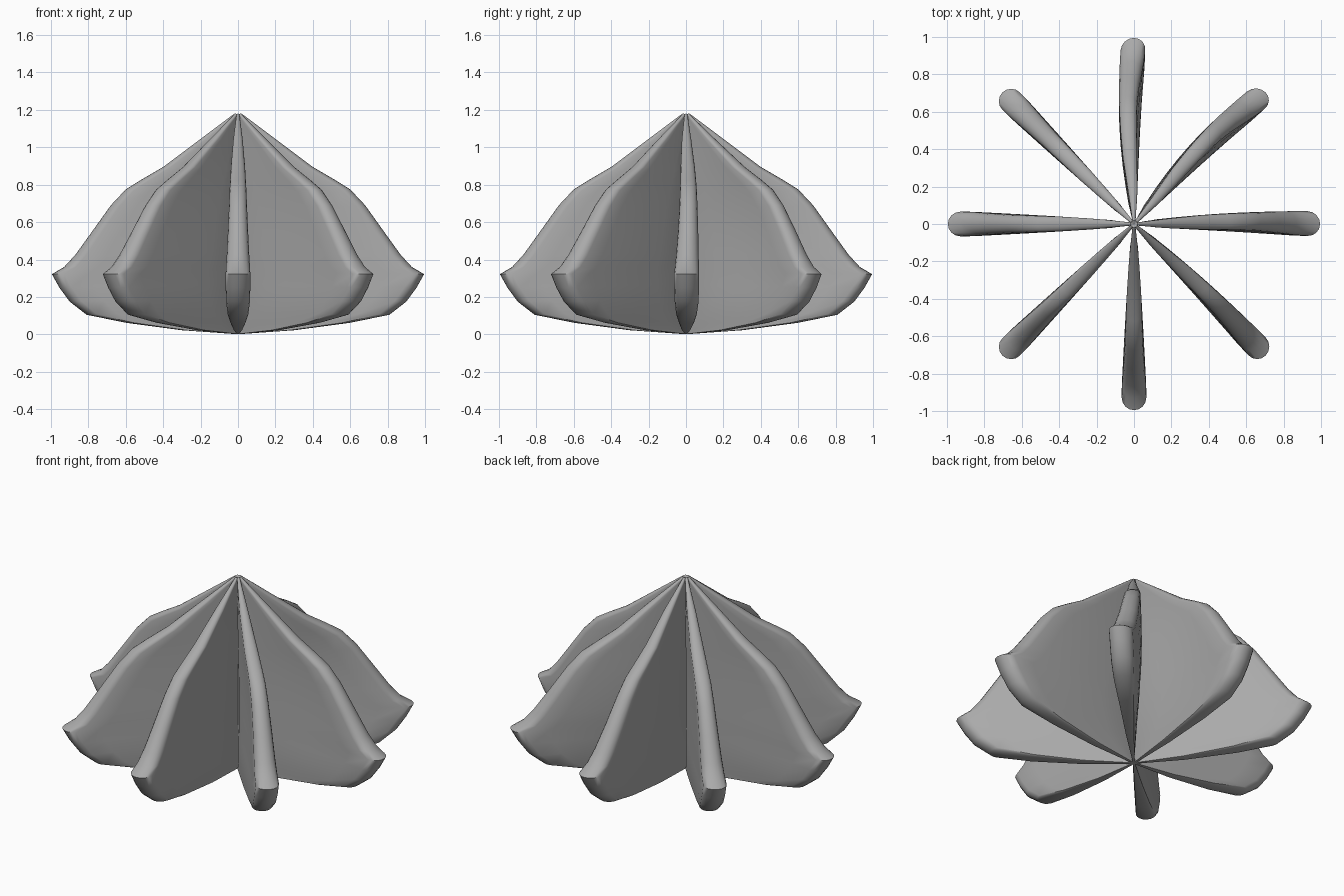
import bpy, bmesh, math
from mathutils import Matrix, Vector

cube = bpy.data.objects.get("Cube")
if cube:
    bpy.data.objects.remove(cube, do_unlink=True)

grey = bpy.data.materials.new("plain grey")
grey.use_nodes = True
colour = (0.4, 0.4, 0.4, 1)
grey.diffuse_color = colour
grey.node_tree.nodes["Principled BSDF"].inputs["Base Color"].default_value = colour

# Rim of one fin: radius, height, half thickness, height where its rib meets the axis
RIM = [(0.02, 1.18, 0.008, 1.17), (0.2, 1.045, 0.025, 1.03), (0.4, 0.895, 0.038, 0.88),
       (0.52, 0.825, 0.042, 0.78), (0.6, 0.775, 0.045, 0.72), (0.68, 0.69, 0.048, 0.64),
       (0.78, 0.55, 0.054, 0.54), (0.87, 0.425, 0.06, 0.44), (0.93, 0.36, 0.064, 0.38),
       (0.995, 0.322, 0.066, 0.34), (0.955, 0.25, 0.066, 0.27), (0.9, 0.175, 0.064, 0.2),
       (0.81, 0.105, 0.055, 0.13), (0.6, 0.062, 0.04, 0.07), (0.3, 0.022, 0.022, 0.03),
       (0.02, 0.002, 0.006, 0.004)]


def rib(radius, height, half, axis_z, bend):
    """Closed teardrop section, pointed at the axis and round at the rim."""
    body = max(radius - half, radius * 0.4)
    side = []
    for i in range(1, 8):
        t = i / 7
        side.append((body * t, half * (0.12 + 0.88 * t ** 0.75)))
    for i in range(1, 5):
        a = math.pi / 2 * i / 4
        side.append((body + (radius - body) * math.sin(a), half * math.cos(a)))
    outline = [(0, 0)] + side + [(r, -w) for r, w in reversed(side[:-1])]
    points = []
    for r, w in outline:
        t = r / radius
        sway = bend * math.sin(math.pi * min(r, 1)) * math.sin(math.pi * height / 1.18)
        points.append(Vector((r, w + sway, axis_z + (height - axis_z) * t)))
    return points


def fin(name, angle, bend):
    bm = bmesh.new()
    loops = [[bm.verts.new(p) for p in rib(*row, bend)] for row in RIM]
    for a, b in zip(loops, loops[1:]):
        for i in range(len(a)):
            j = (i + 1) % len(a)
            bm.faces.new((a[i], a[j], b[j], b[i]))
    bm.faces.new(loops[0])
    bm.faces.new(loops[-1])
    bmesh.ops.recalc_face_normals(bm, faces=bm.faces)
    bm.transform(Matrix.Rotation(angle, 4, "Z"))
    mesh = bpy.data.meshes.new(name)
    bm.to_mesh(mesh)
    bm.free()
    mesh.materials.append(grey)
    obj = bpy.data.objects.new(name, mesh)
    bpy.context.collection.objects.link(obj)
    bpy.ops.object.select_all(action="DESELECT")
    obj.select_set(True)
    bpy.context.view_layer.objects.active = obj
    bpy.ops.object.shade_smooth_by_angle(angle=math.radians(35))


# Eight fins around the axis, some bowed a little sideways
FINS = {"left": 0.015, "back_left": 0.045, "back": 0.035, "back_right": 0,
        "right": 0, "front_right": 0, "front": 0, "front_left": 0.015}
for index, (side, bend) in enumerate(FINS.items()):
    fin(side + "_fin", index * math.pi / 4, bend)
